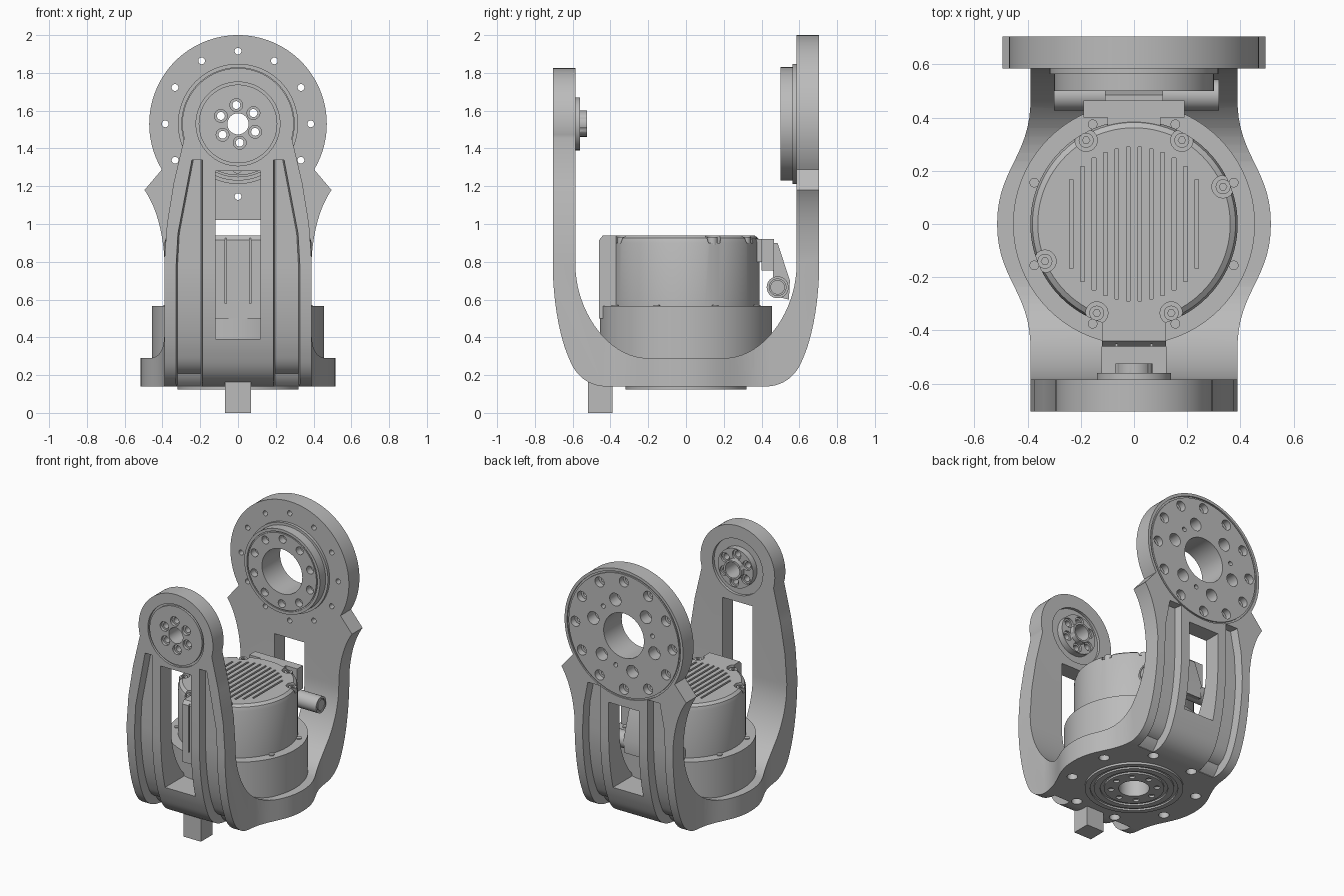
import bpy, bmesh
from math import sin, cos, pi, sqrt
from mathutils import Vector, geometry

if "Cube" in bpy.data.objects:
    bpy.data.objects.remove(bpy.data.objects["Cube"])

grey = bpy.data.materials.new("machined_grey")
grey.use_nodes = True
grey.diffuse_color = (0.5, 0.5, 0.5, 1)
grey.node_tree.nodes["Principled BSDF"].inputs["Base Color"].default_value = (0.5, 0.5, 0.5, 1)

AXIS = {"x": lambda a, b, h: (h, a, b), "y": lambda a, b, h: (a, h, b), "z": lambda a, b, h: (a, b, h)}
HUB = 1.53  # height of the pivot axis


def finish(name, bm):
    bmesh.ops.recalc_face_normals(bm, faces=bm.faces)
    mesh = bpy.data.meshes.new(name)
    bm.to_mesh(mesh)
    bm.free()
    mesh.materials.append(grey)
    obj = bpy.data.objects.new(name, mesh)
    bpy.context.collection.objects.link(obj)
    return obj


def prism(name, loops, axis, lo, hi):
    """Extrude one or more closed outlines along an axis."""
    bm = bmesh.new()
    for loop in loops:
        a = [bm.verts.new(AXIS[axis](p[0], p[1], lo)) for p in loop]
        b = [bm.verts.new(AXIS[axis](p[0], p[1], hi)) for p in loop]
        bm.faces.new(a)
        bm.faces.new(b)
        for i in range(len(a)):
            j = (i + 1) % len(a)
            bm.faces.new((a[i], a[j], b[j], b[i]))
    return finish(name, bm)


def lathe(name, profile, steps=96):
    bm = bmesh.new()
    vs = [bm.verts.new((r, 0, z)) for r, z in profile]
    es = [bm.edges.new(e) for e in zip(vs, vs[1:])]
    bmesh.ops.spin(bm, geom=vs + es, axis=(0, 0, 1), cent=(0, 0, 0), angle=2 * pi, steps=steps)
    bmesh.ops.remove_doubles(bm, verts=bm.verts, dist=1e-5)
    return finish(name, bm)


def circle(cx, cy, r, n=64):
    return [(cx + r * cos(2 * pi * i / n), cy + r * sin(2 * pi * i / n)) for i in range(n)]


def bolt_circle(cx, cy, ring, r, count, start=0.0, n=20):
    turns = [start + 2 * pi * i / count for i in range(count)]
    return [circle(cx + ring * cos(t), cy + ring * sin(t), r, n) for t in turns]


def rect(a0, b0, a1, b1):
    return [(a0, b0), (a1, b0), (a1, b1), (a0, b1)]


def bezier(*pts, n=14):
    return [tuple(v)[:2] for v in geometry.interpolate_bezier(*[Vector(p) for p in pts], n)]


def mirrored(half):
    return half + [(-a, b) for a, b in reversed(half) if abs(a) > 1e-6]


def combine(obj, tool, operation="DIFFERENCE"):
    mod = obj.modifiers.new("combine", "BOOLEAN")
    mod.object, mod.operation, mod.solver = tool, operation, "EXACT"
    graph = bpy.context.evaluated_depsgraph_get()
    mesh = bpy.data.meshes.new_from_object(obj.evaluated_get(graph))
    obj.modifiers.clear()
    obj.data = mesh
    bpy.data.objects.remove(tool)


def cut(obj, loops, axis, lo, hi):
    combine(obj, prism("cutter", loops, axis, lo, hi))


def ring_cut(obj, cx, cy, r0, r1, axis, lo, hi):
    tool = prism("ring_cutter", [circle(cx, cy, r1)], axis, lo, hi)
    cut(tool, [circle(cx, cy, r0)], axis, lo - 0.1, hi + 0.1)
    combine(obj, tool)


# Yoke: U-shaped side section
outer = bezier((0.42, 0.14), (0.5, 0.14), (0.58, 0.18), (0.62, 0.29))
outer += bezier((0.62, 0.29), (0.67, 0.4), (0.705, 0.6), (0.705, 0.78))[1:]
inner = bezier((0.585, 0.78), (0.585, 0.55), (0.42, 0.29), (0.2, 0.29), n=20)
half = outer + [(0.705, 2.1), (0.585, 2.1)] + inner
yoke = prism("yoke", [mirrored(half)], "x", -0.7, 0.7)

# Yoke: outlines of base and both arms
plan = bezier((0.39, -0.44), (0.4, -0.25), (0.515, -0.2), (0.515, 0))
plan += [(x, -y) for x, y in reversed(plan[:-1])]
mask = prism("mask", [mirrored(plan)], "z", 0, 0.6)
arc = [(0.295 * cos(t * pi / 48), HUB + 0.295 * sin(t * pi / 48)) for t in range(-4, 25)]
front_half = [(0.39, 0), (0.39, 0.8), (0.376, 1.0), (0.34, 1.22)] + arc
combine(mask, prism("front_mask", [mirrored(front_half)], "y", -0.8, -0.43), "UNION")
arc = [(0.47 * cos(t * pi / 64), HUB + 0.47 * sin(t * pi / 64)) for t in range(-11, 33)]
back_half = [(0.39, 0)] + bezier((0.39, 0.82), (0.4, 0.98), (0.44, 1.1), (0.495, 1.18)) + arc
combine(mask, prism("back_mask", [mirrored(back_half)], "y", 0.43, 0.8), "UNION")
combine(yoke, mask, "INTERSECT")

# Yoke: central windows in the arms
cut(yoke, [rect(-0.12, 0.39, 0.12, 1.28)], "y", -0.8, -0.3)
cut(yoke, [rect(-0.12, 0.39, 0.12, 1.02)], "y", 0.3, 0.8)


# Yoke: long grooves that follow the outer curve
def groove(side, face, top):
    path = [Vector(p) for p in outer] + [Vector((0.705, z)) for z in (0.95, 1.15, top) if z <= top]
    bm = bmesh.new()
    rows = []
    for i, p in enumerate(path):
        d = path[min(i + 1, len(path) - 1)] - path[max(i - 1, 0)]
        n = Vector((d.y, -d.x)).normalized()
        x0, x1 = 0.18, 0.335 - max(0, p.y - 0.9) * 0.19
        a, b = p - n * min(0.06, 0.004 + 0.014 * i), p + n * 0.06
        quad = [(x0 + 0.015, a), (x1 - 0.015, a), (x1, b), (x0, b)]
        rows.append([bm.verts.new((side * x, face * q.x, q.y)) for x, q in quad])
    for r, s in zip(rows, rows[1:]):
        for i in range(4):
            j = (i + 1) % 4
            bm.faces.new((r[i], r[j], s[j], s[i]))
    bm.faces.new(rows[0])
    bm.faces.new(rows[-1])
    combine(yoke, finish("groove_cutter", bm))


for side in (-1, 1):
    groove(side, -1, 1.34)
    groove(side, 1, 1.12)

# Front pivot: sunk ring, inner pocket, bearing boss and bolt holes
ring_cut(yoke, 0, HUB, 0.208, 0.222, "y", -0.8, -0.69)
cut(yoke, [circle(0, HUB, 0.2)], "y", -0.605, -0.5)
boss = prism("front_bearing", [circle(0, HUB, 0.14)], "y", -0.65, -0.56)
combine(boss, prism("front_bearing_nose", [circle(0, HUB, 0.07)], "y", -0.6, -0.525), "UNION")
front_holes = bolt_circle(0, HUB, 0.1, 0.021, 6, 1.66)
front_sinks = bolt_circle(0, HUB, 0.1, 0.034, 6, 1.66)
for part in (yoke, boss):
    cut(part, [circle(0, HUB, 0.056, 40)] + front_holes, "y", -0.9, -0.3)
cut(yoke, front_sinks, "y", -0.8, -0.685)
cut(boss, front_sinks, "y", -0.575, -0.5)

# Back flange: rim groove, bore, counterbored bolt circle
ring_cut(yoke, 0, HUB, 0.438, 0.45, "y", 0.695, 0.8)
cut(yoke, [circle(0, HUB, 0.16)] + bolt_circle(0, HUB, 0.385, 0.018, 12), "y", 0.5, 0.8)
cut(yoke, bolt_circle(0, HUB, 0.385, 0.036, 12), "y", 0.66, 0.8)
cut(yoke, bolt_circle(0, HUB, 0.25, 0.045, 6, 0.25, 28), "y", 0.62, 0.8)
cut(yoke, bolt_circle(0, HUB, 0.235, 0.016, 3, 0.8), "y", 0.66, 0.8)
bearing = prism("back_bearing", [circle(0, HUB, 0.3, 96)], "y", 0.5, 0.59)
combine(bearing, prism("back_bearing_lip", [circle(0, HUB, 0.318, 96)], "y", 0.565, 0.595), "UNION")
cut(bearing, [circle(0, HUB, 0.16)], "y", 0.4, 0.8)
cut(bearing, bolt_circle(0, HUB, 0.232, 0.028, 10, 0.3), "y", 0.4, 0.55)
ring_cut(bearing, 0, HUB, 0.272, 0.28, "y", 0.4, 0.508)

# Underside: mounting holes and ringed plate
cut(yoke, bolt_circle(0, 0, 0.42, 0.035, 8, pi / 8), "z", 0, 0.22)
cut(yoke, [circle(0, 0, 0.1)], "z", 0, 0.4)
plate = prism("bottom_plate", [circle(0, 0, 0.32, 96)], "z", 0.125, 0.16)
cut(plate, [circle(0, 0, 0.1)] + bolt_circle(0, 0, 0.15, 0.02, 8), "z", 0, 0.3)
for r in (0.195, 0.26):
    ring_cut(plate, 0, 0, r, r + 0.025, "z", 0, 0.137)

# Motor: stepped housing with cable channel, cooling slots and screw notches
motor = lathe("motor_housing", [(0, 0.28), (0.455, 0.28), (0.455, 0.565), (0.39, 0.565),
                                (0.39, 0.9), (0.382, 0.925), (0.362, 0.94), (0, 0.94)])
tab = [(-0.46, 0.5), (-0.46, 0.915), (-0.44, 0.94), (-0.3, 0.94), (-0.3, 0.5)]
combine(motor, prism("cable_channel", [tab], "x", -0.12, 0.12), "UNION")
cut(motor, [rect(-0.07, -0.5, -0.062, -0.452), rect(0.062, -0.5, 0.07, -0.452)], "z", 0.58, 1)
slots = []
for i in range(12):
    x = -0.2365 + 0.043 * i
    y = sqrt(0.29 ** 2 - x * x)
    slots.append(rect(x - 0.007, -y, x + 0.007, y))
cut(motor, slots, "z", 0.918, 1)
screws = [(-0.18, 0.315), (0.18, 0.315), (0.335, 0.14), (-0.335, -0.14), (-0.14, -0.335), (0.14, -0.335)]
cut(motor, [circle(x, y, 0.042, 24) for x, y in screws], "z", 0.9, 1)
heads = prism("motor_screws", [circle(x, y, 0.028, 20) for x, y in screws], "z", 0.89, 0.93)
cut(heads, [circle(x, y, 0.014, 6) for x, y in screws], "z", 0.915, 1)
prism("step_screws", bolt_circle(0, 0, 0.406, 0.018, 8, pi / 8), "z", 0.55, 0.572)

# Rear connector: block, sloping bracket and cross rod
prism("connector_neck", [rect(0.34, 0.8, 0.42, 0.92)], "x", -0.1, 0.1)
prism("connector_block", [rect(0.4, 0.755, 0.465, 0.92)], "x", -0.19, 0.19)
prism("connector_bracket", [[(0.46, 0.76), (0.46, 0.9), (0.485, 0.9), (0.55, 0.7),
                             (0.545, 0.6), (0.46, 0.62)]], "x", -0.11, 0.11)
rod = prism("cross_rod", [circle(0.485, 0.665, 0.058, 32)], "x", -0.3, 0.32)
ring_cut(rod, 0.485, 0.665, 0.038, 0.044, "x", 0.31, 0.4)

# Foot under the front arm
prism("foot", [rect(-0.07, -0.52, 0.07, -0.39)], "z", 0, 0.27)

# Smooth round walls, keep edges sharp
for obj in bpy.context.view_layer.objects:
    obj.select_set(obj.type == "MESH")
bpy.context.view_layer.objects.active = yoke
bpy.ops.object.shade_smooth_by_angle(angle=0.5)
